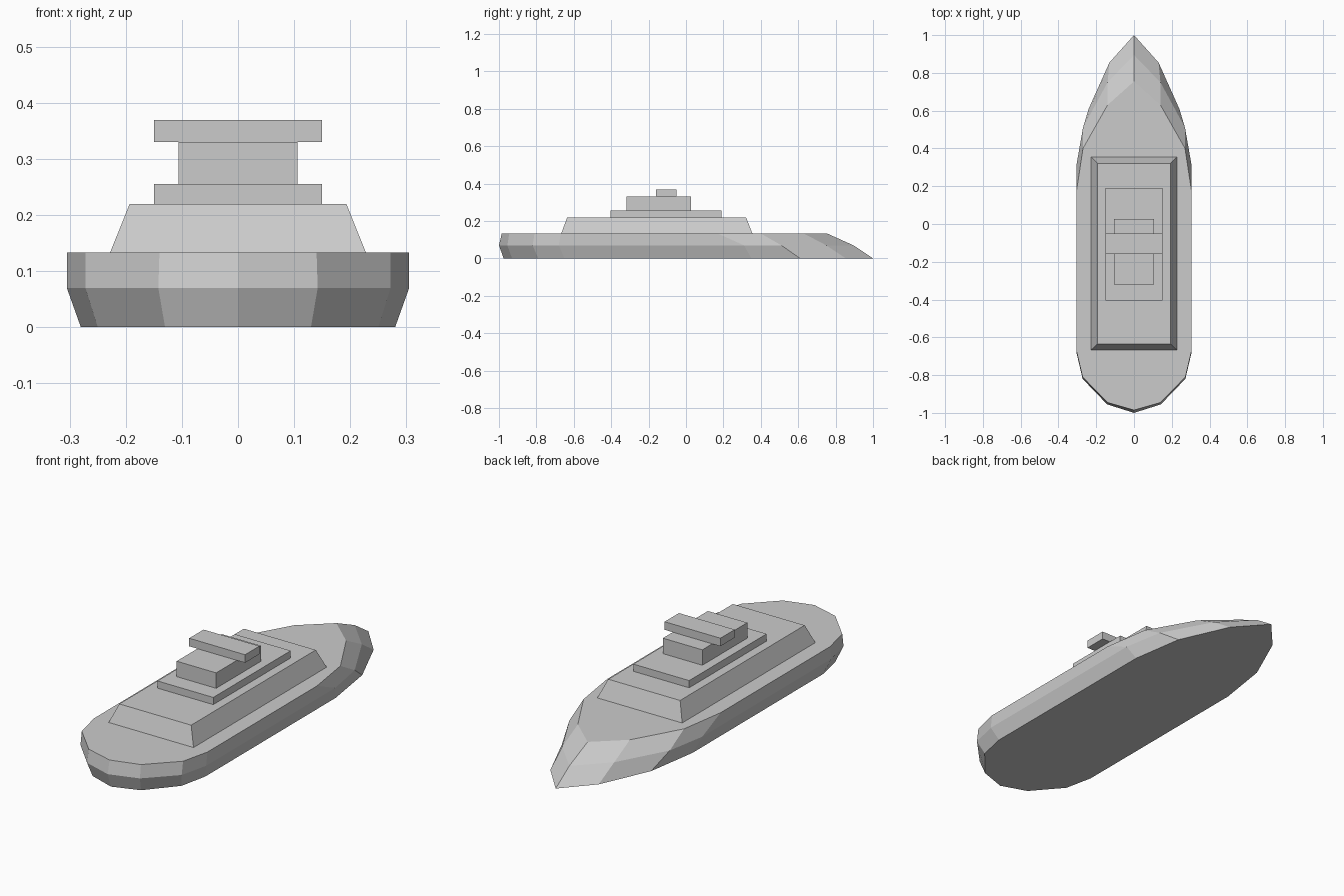
import bpy, bmesh

if "Cube" in bpy.data.objects:
    bpy.data.objects.remove(bpy.data.objects["Cube"])


def build(name, rings):
    """Stack closed rings of points into a capped solid."""
    bm = bmesh.new()
    loops = [[bm.verts.new(p) for p in ring] for ring in rings]
    n = len(loops[0])
    for low, high in zip(loops, loops[1:]):
        for i in range(n):
            j = (i + 1) % n
            bm.faces.new((low[i], low[j], high[j], high[i]))
    bm.faces.new(loops[0][::-1])
    bm.faces.new(loops[-1])
    bmesh.ops.recalc_face_normals(bm, faces=bm.faces)
    mesh = bpy.data.meshes.new(name)
    bm.to_mesh(mesh)
    bm.free()
    obj = bpy.data.objects.new(name, mesh)
    bpy.context.collection.objects.link(obj)
    return obj


def outline(half, z):
    """Mirror a bow-to-stern half outline into a closed ring."""
    left = [(-x, y, z) for x, y in half]
    right = [(x, y, z) for x, y in half[1:-1]]
    return left + right[::-1]


def rect(x, y0, y1, z):
    return [(-x, y0, z), (x, y0, z), (x, y1, z), (-x, y1, z)]


# Hull: keel, widest line and deck edge, each from bow to stern
keel = [(0, 1), (0.13, 0.855), (0.24, 0.61), (0.28, 0.35),
        (0.28, -0.65), (0.25, -0.79), (0.13, -0.93), (0, -0.975)]
waist = [(0, 0.895), (0.14, 0.75), (0.27, 0.51), (0.305, 0.31),
         (0.305, -0.68), (0.272, -0.82), (0.142, -0.955), (0, -1)]
deck = [(0, 0.755), (0.14, 0.63), (0.27, 0.40), (0.305, 0.17),
        (0.305, -0.67), (0.272, -0.81), (0.14, -0.945), (0, -0.985)]
build("hull", [outline(keel, 0), outline(waist, 0.07), outline(deck, 0.133)])

# Superstructure tiers: bottom (half width, back, front, z), then top
tiers = {
    "main_cabin": ((0.228, -0.667, 0.355, 0.133), (0.193, -0.635, 0.321, 0.22)),
    "upper_deck": ((0.15, -0.404, 0.19, 0.22), (0.15, -0.404, 0.19, 0.255)),
    "wheelhouse": ((0.106, -0.319, 0.026, 0.255), (0.106, -0.319, 0.026, 0.33)),
    "bridge_wing": ((0.15, -0.16, -0.05, 0.33), (0.15, -0.16, -0.05, 0.369)),
}
for name, (bottom, top) in tiers.items():
    build(name, [rect(*bottom), rect(*top)])
